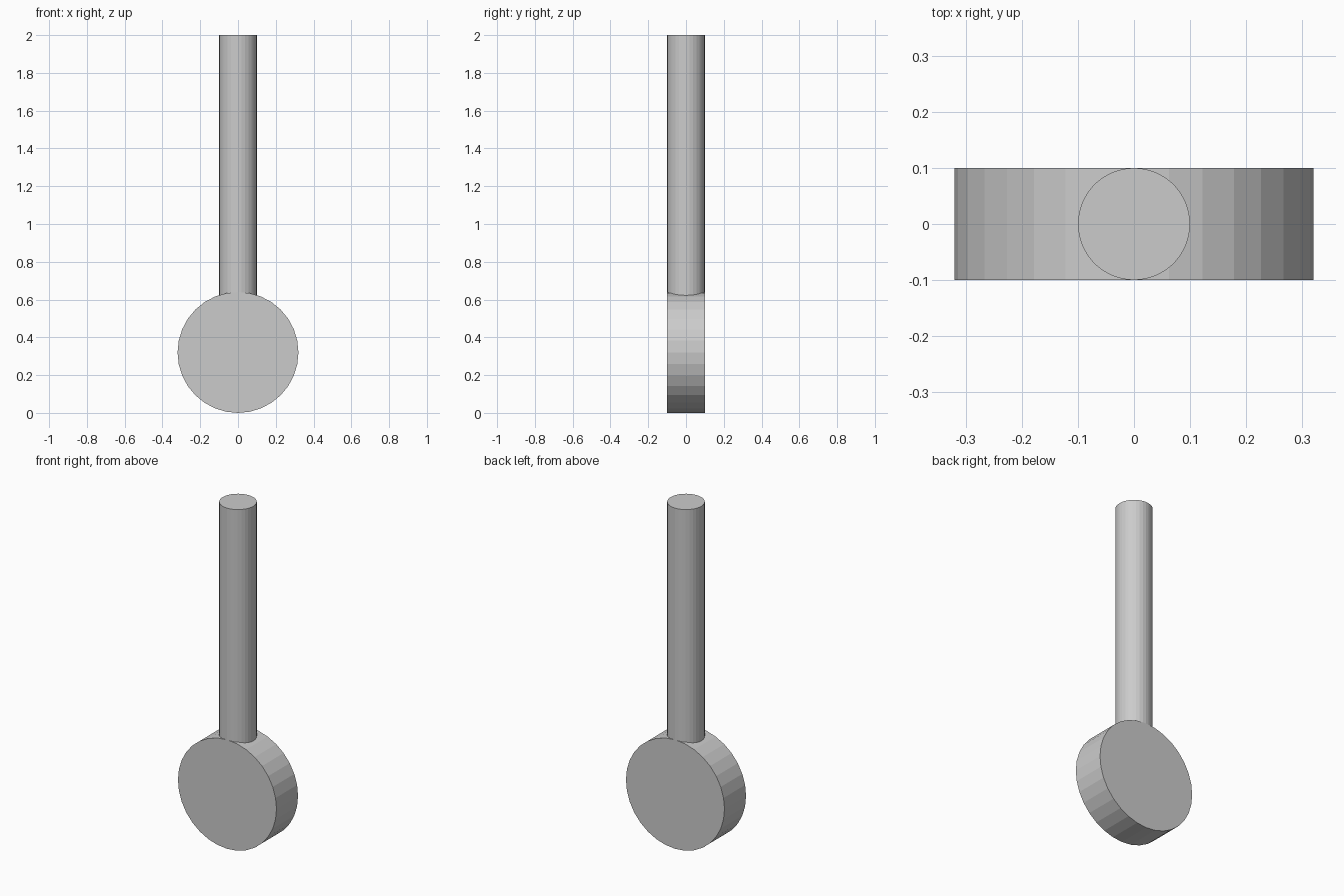
import bpy
from math import pi

if "Cube" in bpy.data.objects:
    bpy.data.objects.remove(bpy.data.objects["Cube"])


def cylinder(name, radius, depth, location, rotation=(0, 0, 0)):
    bpy.ops.mesh.primitive_cylinder_add(
        vertices=32, radius=radius, depth=depth,
        location=location, rotation=rotation)
    obj = bpy.context.object
    obj.name = name
    return obj


DISC_R = 0.32
ROD_R = 0.1
ROD_BOTTOM, ROD_TOP = 0.6, 2.0

# Upright disc at the foot, flat faces towards front and back
cylinder("disc", DISC_R, 2 * ROD_R, (0, 0, DISC_R), (pi / 2, 0, 0))

# Rod rising out of the disc rim
cylinder("rod", ROD_R, ROD_TOP - ROD_BOTTOM, (0, 0, (ROD_BOTTOM + ROD_TOP) / 2))
